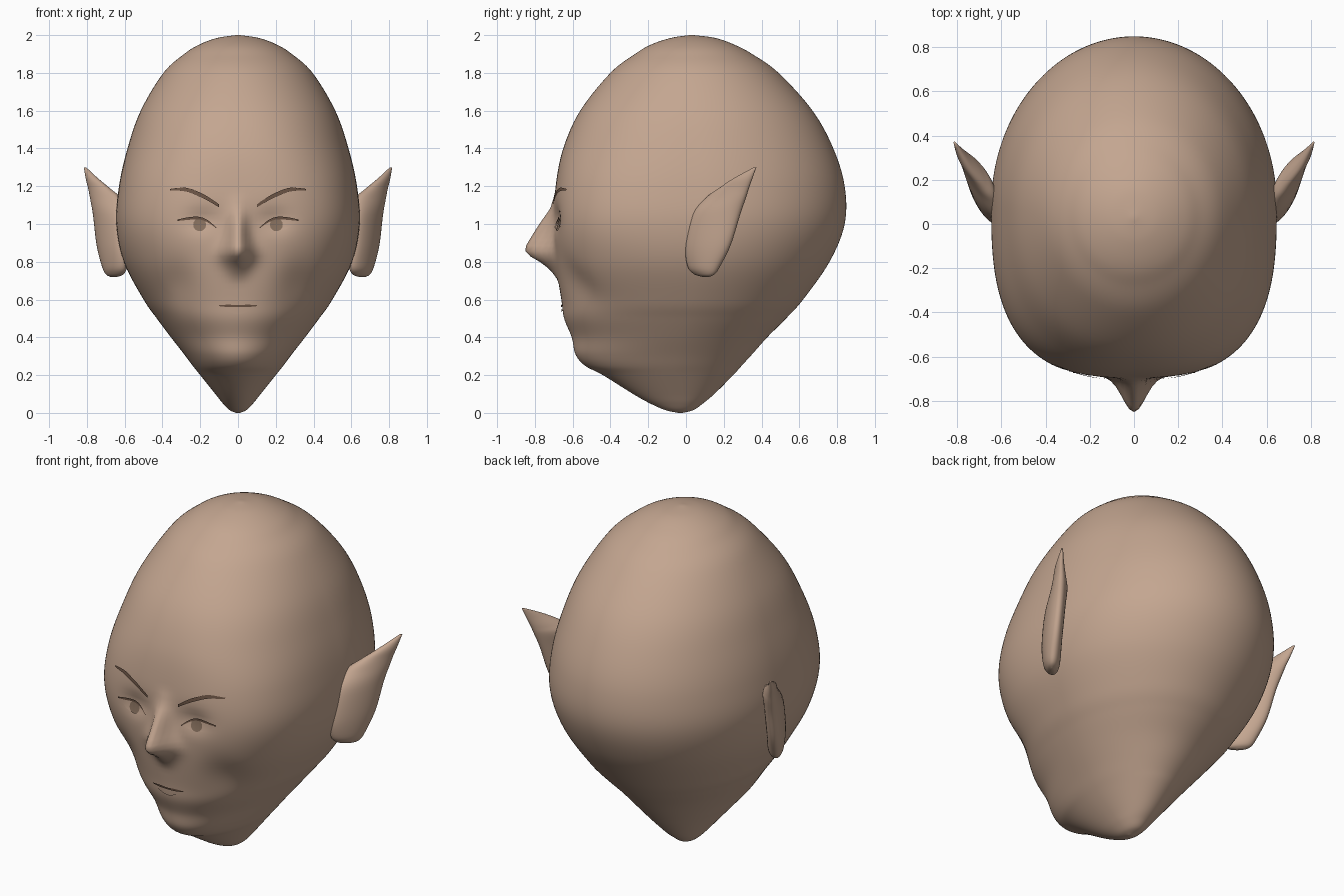
import bpy, math
from mathutils import Vector
from mathutils.bvhtree import BVHTree

cube = bpy.data.objects.get("Cube")
if cube:
    bpy.data.objects.remove(cube, do_unlink=True)


def material(name, rgb):
    m = bpy.data.materials.new(name)
    m.use_nodes = True
    m.diffuse_color = (*rgb, 1)
    bsdf = m.node_tree.nodes["Principled BSDF"]
    bsdf.inputs["Base Color"].default_value = (*rgb, 1)
    bsdf.inputs["Roughness"].default_value = 0.7
    return m


SKIN = material("skin", (0.55, 0.38, 0.28))
BROWN = material("dark brown", (0.15, 0.09, 0.06))
IRIS = material("iris brown", (0.24, 0.16, 0.11))


def spline(rows, steps):
    """Smooth curve through rows of any width."""
    rows = [Vector(r) for r in rows]
    out = []
    for i in range(len(rows) - 1):
        a, b, c, d = (rows[max(0, min(len(rows) - 1, i + k))] for k in (-1, 0, 1, 2))
        for s in range(steps):
            t = s / steps
            out.append(b + (c - a) * (t / 2) + (a * 2 - b * 5 + c * 4 - d) * (t * t / 2)
                       + (b * 3 - a - c * 3 + d) * (t ** 3 / 2))
    return out + [rows[-1]]


def interp(table, z):
    for (z0, v0), (z1, v1) in zip(table, table[1:]):
        if z0 <= z <= z1:
            return v0 + (v1 - v0) * (z - z0) / (z1 - z0)
    return 0


def make(name, verts, faces, mat):
    me = bpy.data.meshes.new(name)
    me.from_pydata(verts, [], faces)
    me.materials.append(mat)
    me.shade_smooth()
    ob = bpy.data.objects.new(name, me)
    bpy.context.scene.collection.objects.link(ob)
    return ob


def loft(name, rings, mat, flip=False):
    """Skin counter-clockwise rings from bottom to top and cap both ends."""
    n = len(rings[0])
    faces = [(r * n + i, r * n + (i + 1) % n, (r + 1) * n + (i + 1) % n, (r + 1) * n + i)
             for r in range(len(rings) - 1) for i in range(n)]
    faces += [tuple(reversed(range(n))), tuple(range((len(rings) - 1) * n, len(rings) * n))]
    if flip:
        faces = [tuple(reversed(f)) for f in faces]
    return make(name, [p for ring in rings for p in ring], faces, mat)


def bump(x, z, cx, cz, wx, wz):
    return math.exp(-((abs(x) - cx) / wx) ** 2 - ((z - cz) / wz) ** 2)


# Head: height, half width, front, back, widest y, front squareness
HEAD = [(0, .01, -.04, -.02, -.03, 2), (.015, .045, -.11, .04, -.03, 2),
        (.05, .08, -.19, .09, -.03, 2), (.1, .12, -.28, .15, -.04, 2),
        (.2, .2, -.44, .25, -.06, 2), (.25, .24, -.535, .295, -.06, 2),
        (.31, .285, -.585, .35, -.05, 2), (.4, .355, -.605, .43, -.03, 2),
        (.5, .43, -.645, .53, 0, 2.1), (.6, .5, -.66, .62, .02, 2.2),
        (.8, .605, -.69, .76, .05, 2.5), (1, .645, -.70, .84, .08, 2.8),
        (1.2, .63, -.69, .84, .08, 2.7), (1.4, .585, -.65, .78, .07, 2.4),
        (1.6, .515, -.56, .67, .06, 2.2), (1.8, .395, -.40, .49, .05, 2),
        (1.9, .285, -.27, .35, .04, 2), (1.95, .205, -.185, .255, .04, 2),
        (1.985, .11, -.08, .155, .035, 2), (2, .01, .02, .04, .03, 2)]
# Nose projection by height
NOSE = [(.70, 0), (.76, .035), (.80, .085), (.84, .15), (.87, .16),
        (.94, .115), (1.01, .07), (1.08, .02), (1.16, 0)]

SEG = 192
rings = []
for z, a, front, back, mid, n in spline(HEAD, 7):
    ring = []
    for i in range(SEG):
        t = 2 * math.pi * i / SEG
        s, c = math.sin(t), -math.cos(t)
        p = n if c < 0 else 2
        r = (abs(s) ** p + abs(c) ** p) ** (-1 / p)
        x = a * s * r
        y = mid + c * r * (mid - front if c < 0 else back - mid)
        if c < -.3:
            # Nose, eye sockets and cheek hollows
            width = .045 + .03 * bump(0, z, 0, .83, 1, .09)
            y -= interp(NOSE, z) * math.exp(-(x / width) ** 2)
            y += .025 * bump(x, z, .19, 1.02, .09, .06)
            y += .03 * bump(x, z, .32, .68, .1, .12)
        ring.append((x, y, z))
    rings.append(ring)
head = loft("head", rings, SKIN)
tree = BVHTree.FromPolygons([v.co for v in head.data.vertices],
                            [p.vertices for p in head.data.polygons])

# Ears: height, front edge x and y, rear edge x and y, half thickness
EAR = [(.72, .64, .09, .675, .12, .008), (.735, .61, .045, .695, .15, .03),
       (.78, .60, .01, .71, .18, .045), (.89, .61, 0, .735, .235, .05),
       (1.05, .62, .035, .755, .285, .05), (1.14, .635, .11, .775, .315, .045),
       (1.185, .68, .17, .785, .33, .035), (1.24, .745, .25, .80, .35, .022),
       (1.3, .805, .36, .815, .372, .005)]
for side, label in ((1, "left"), (-1, "right")):
    ear_rings = []
    for z, x0, y0, x1, y1, thick in spline(EAR, 5):
        centre = Vector(((x0 + x1) / 2, (y0 + y1) / 2, z))
        along = Vector((x1 - x0, y1 - y0, 0)) / 2
        across = Vector((-along.y, along.x, 0)).normalized() * thick
        ring = []
        for i in range(32):
            t = 2 * math.pi * i / 32
            p = centre + along * math.cos(t) + across * math.sin(t)
            ring.append((p.x * side, p.y, z))
        ear_rings.append(ring)
    loft(label + "_ear", ear_rings, SKIN, side < 0)


def plate(name, rows, mat, lift, side=1):
    """Thin patch on the face from rows of x, lower z, upper z."""
    verts = []
    for x, low, high in spline(rows, 6):
        for z in (low, (low + high) / 2, high):
            hit = tree.ray_cast(Vector((x * side, -2, z)), Vector((0, 1, 0)))[0]
            verts.append((x * side, hit.y - lift, z))
    faces = [(i + k, i + 3 + k, i + 4 + k, i + 1 + k)
             for i in range(0, len(verts) - 3, 3) for k in (0, 1)]
    if side < 0:
        faces = [f[::-1] for f in faces]
    return make(name, verts, faces, mat)


def disc(cx, cz, r):
    angles = [math.pi * k / 8 for k in range(9)]
    return [(cx - r * math.cos(t), cz - r * math.sin(t), cz + r * math.sin(t)) for t in angles]


# Eyes and brows
EYE = [(.12, .98, .985), (.16, .968, 1.015), (.205, .964, 1.03),
       (.26, .975, 1.028), (.31, 1.012, 1.018)]
LID = [(.115, .978, .982), (.16, 1.008, 1.02), (.205, 1.024, 1.038),
       (.26, 1.022, 1.036), (.32, 1.016, 1.024)]
BROW = [(.10, 1.088, 1.104), (.15, 1.118, 1.138), (.2, 1.143, 1.166),
        (.275, 1.172, 1.192), (.36, 1.178, 1.186)]
for side, label in ((1, "left"), (-1, "right")):
    plate(label + "_eye", EYE, SKIN, .004, side)
    plate(label + "_iris", disc(.203, .996, .034), IRIS, .007, side)
    plate(label + "_upper_lid", LID, BROWN, .009, side)
    plate(label + "_brow", BROW, BROWN, .008, side)

# Mouth
plate("mouth_line", [(-.1, .565, .57), (-.05, .56, .573), (0, .56, .57),
                     (.05, .56, .573), (.1, .565, .57)], BROWN, .007)
plate("lower_lip", [(-.065, .543, .546), (0, .522, .552), (.065, .543, .546)], SKIN, .006)
